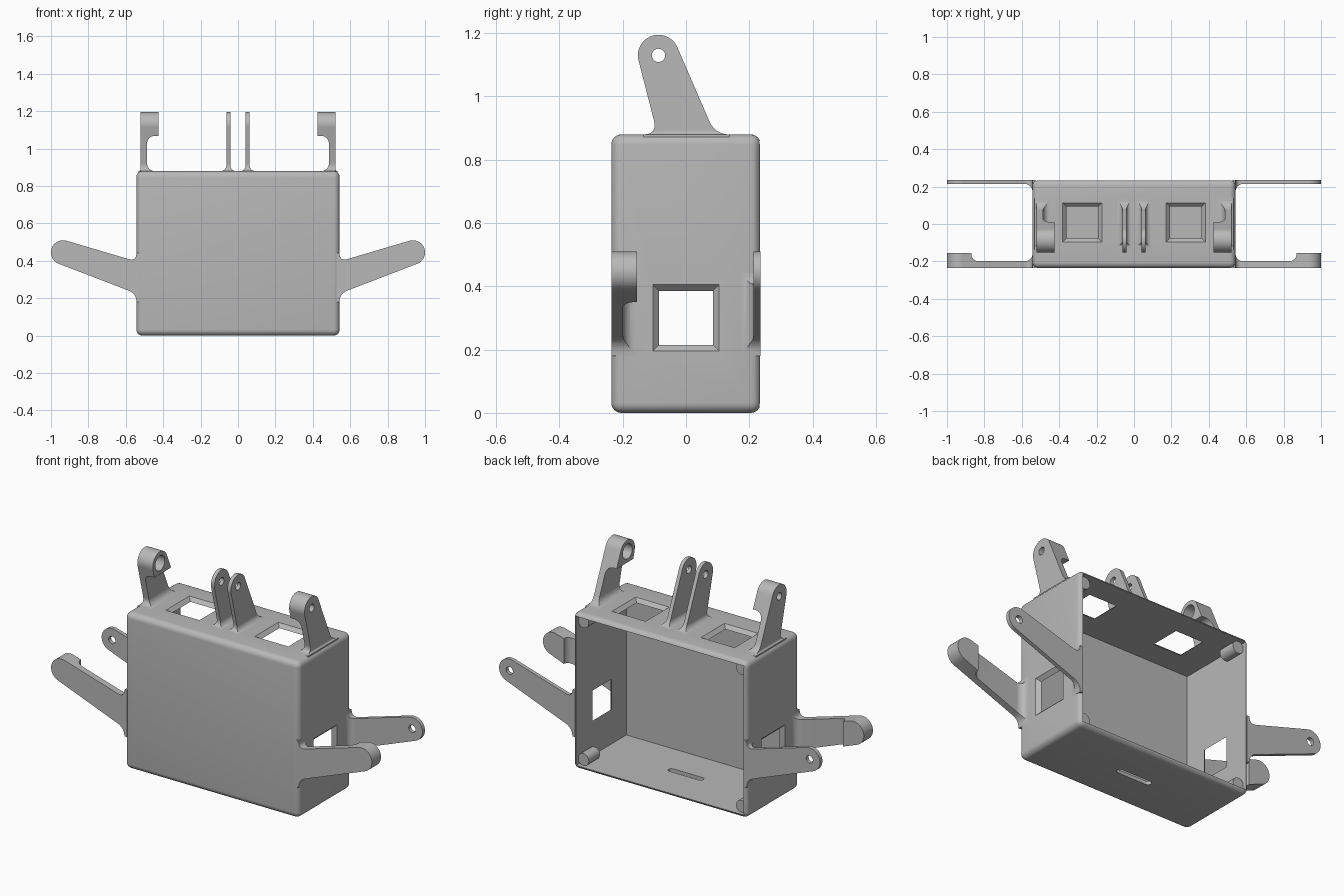
import bpy, bmesh, math
from mathutils import Vector, Matrix

if "Cube" in bpy.data.objects:
    bpy.data.objects.remove(bpy.data.objects["Cube"])

grey = bpy.data.materials.new("plain grey")
grey.use_nodes = True
grey.diffuse_color = (0.48, 0.48, 0.48, 1)
grey.node_tree.nodes["Principled BSDF"].inputs["Base Color"].default_value = grey.diffuse_color

HX, HY, H, WALL = 0.543, 0.236, 0.88, 0.02
parts = []


def make(name, bm):
    bmesh.ops.recalc_face_normals(bm, faces=bm.faces)
    mesh = bpy.data.meshes.new(name)
    bm.to_mesh(mesh)
    bm.free()
    ob = bpy.data.objects.new(name, mesh)
    bpy.context.collection.objects.link(ob)
    return ob


def block(name, lo, hi, bevel=0):
    bm = bmesh.new()
    bmesh.ops.create_cube(bm, size=1)
    lo, hi = Vector(lo), Vector(hi)
    for v in bm.verts:
        v.co = (lo + hi) / 2 + v.co * (hi - lo)
    if bevel:
        bmesh.ops.bevel(bm, geom=bm.edges[:], offset=bevel, segments=6,
                        profile=0.5, affect='EDGES')
    return make(name, bm)


def cone(name, base, axis, r1, r2, depth, seg=32):
    """Cone, cylinder or (seg=4) square frustum from base along axis."""
    bm = bmesh.new()
    bmesh.ops.create_cone(bm, cap_ends=True, segments=seg, radius1=r1, radius2=r2, depth=depth)
    axis = Vector(axis).normalized()
    turn = axis.to_track_quat('Z', 'Y').to_matrix().to_4x4()
    spin = Matrix.Rotation(math.pi / seg, 4, 'Z')
    bm.transform(Matrix.Translation(Vector(base) + axis * depth / 2) @ turn @ spin)
    return make(name, bm)


def prism(name, pts, a, b, c, lo, hi):
    """Extrude a profile lying in axes a, b along axis c."""
    bm = bmesh.new()
    rows = []
    for d in (lo, hi):
        row = []
        for p in pts:
            co = Vector()
            co[a], co[b], co[c] = p[0], p[1], d
            row.append(bm.verts.new(co))
        rows.append(row)
        bm.faces.new(row)
    n = len(pts)
    for i in range(n):
        j = (i + 1) % n
        bm.faces.new((rows[0][i], rows[0][j], rows[1][j], rows[1][i]))
    return make(name, bm)


def combine(ob, tool, op='DIFFERENCE'):
    tool.hide_render = True
    m = ob.modifiers.new("cut", 'BOOLEAN')
    m.operation, m.object, m.solver = op, tool, 'EXACT'
    with bpy.context.temp_override(object=ob, active_object=ob):
        bpy.ops.object.modifier_apply(modifier=m.name)
    bpy.data.objects.remove(tool)


def arc(c, r, a0, a1, n=8):
    return [(c[0] + r * math.cos(a0 + (a1 - a0) * i / n),
             c[1] + r * math.sin(a0 + (a1 - a0) * i / n)) for i in range(n + 1)]


def outline(tip, r, u0, lo, hi, f, sink):
    """Teardrop arm profile: round tip, tangent sides, filleted foot."""
    tip = Vector(tip)
    angles, feet = [], []
    for t, s in ((hi, -1), (lo, 1)):
        base = Vector((u0, t))
        d = base - tip
        a = math.atan2(d.y, d.x) % (2 * math.pi) + s * math.acos(r / d.length)
        angles.append(a)
        edge = tip + r * Vector((math.cos(a), math.sin(a)))
        start = base + (edge - base).normalized() * f
        end = Vector((u0, t - s * f))
        feet.append([start * k * k + 2 * k * (1 - k) * base + end * (1 - k) ** 2
                     for k in (i / 6 for i in range(7))])
    head = arc(tip, r, angles[0], angles[1] - 2 * math.pi, 28)
    under = [(u0 - sink, lo - f), (u0 - sink, hi + f)]
    return [tuple(p) for p in feet[0]] + head + [tuple(p) for p in reversed(feet[1])] + under


def section(u0, w0, sg, th, rf, outer, boss, sink):
    """Thickness profile: flared foot, thin web, optional thick boss."""
    q = math.pi / 2
    pts = [(u0 - sink, th + rf)] + arc((u0 + rf, th + rf), rf, 2 * q, 3 * q)
    top = th
    if boss:
        ub, top = boss
        pts += arc((ub - rf, th + rf), rf, 3 * q, 4 * q) + [(ub, top)]
    pts += [(2, top), (2, 0)]
    if outer:
        pts += arc((u0 + outer, -outer), outer, q, 2 * q)
    pts.append((u0 - sink, -outer))
    return [(u, w0 + sg * w) for u, w in pts]


def arm(name, axes, tip, u0, lo, hi, w0, sg, th, rf, outer=0, boss=None, sink=0.016):
    u, t, w = axes
    ob = prism(name, outline(tip, 0.065, u0, lo, hi, 0.045, sink), u, t, w, w0 - 0.2, w0 + 0.2)
    combine(ob, prism("web", section(u0, w0, sg, th, rf, outer, boss, sink), u, w, t, -1, 2),
            'INTERSECT')
    # pin hole, with a wide recess in the boss
    base, axis = Vector(), Vector()
    base[u], base[t], base[w] = tip[0], tip[1], w0 - sg * 0.05
    axis[w] = sg
    combine(ob, cone("pin", base, axis, 0.021, 0.021, 0.3))
    if boss:
        base[w] = w0 + sg * 0.04
        combine(ob, cone("recess", base, axis, 0.042, 0.042, 0.2))
    ob.name = "left_" + name
    # mirrored twin
    twin = ob.copy()
    twin.data = ob.data.copy()
    twin.name = "right_" + name
    twin.data.transform(Matrix.Scale(-1, 4, (1, 0, 0)))
    twin.data.flip_normals()
    bpy.context.collection.objects.link(twin)
    parts.extend((ob, twin))


# Hollow housing, open at the back
shell = block("housing", (-HX, -HY, 0), (HX, HY, H), 0.032)
combine(shell, block("cavity", (WALL - HX, WALL - HY, WALL), (HX - WALL, 1, H - WALL)))
parts.append(shell)

# Square windows with flared edges
SQ = math.sqrt(2)
for s in (-1, 1):
    for base, axis in (((s * (HX - 0.03), 0, 0.30), (s, 0, 0)),
                       ((s * 0.277, 0.008, H - 0.03), (0, 0, 1))):
        combine(shell, cone("window", base, axis, 0.075 * SQ, 0.115 * SQ, 0.04, 4))

# Rounded slot in the floor
slot = arc((0.09, 0), 0.018, -math.pi / 2, math.pi / 2) + \
    arc((-0.09, 0), 0.018, math.pi / 2, 3 * math.pi / 2)
combine(shell, prism("slot", slot, 0, 1, 2, -0.1, 0.1))

# Corner screw posts and the rim scoops around them
for s, side in ((1, "left"), (-1, "right")):
    for z, level in ((0.052, "lower"), (H - 0.052, "upper")):
        x = s * (HX - 0.05)
        combine(shell, cone("scoop", (x, 0.208, z), (0, 1, 0), 0.04, 0.065, 0.04))
        post = cone(f"{side}_{level}_screw_post", (x, 0.11, z), (0, 1, 0), 0.034, 0.034, 0.1)
        combine(post, cone("bore", (x, 0.13, z), (0, 1, 0), 0.016, 0.016, 0.2))
        parts.append(post)

# Side arms: axes x, z, y
side_shape = dict(axes=(0, 2, 1), tip=(0.935, 0.445), u0=HX, lo=0.225, hi=0.397)
arm("front_arm", w0=-HY, sg=1, th=0.037, rf=0.04, boss=(0.87, 0.081), **side_shape)
arm("back_arm", w0=HY, sg=-1, th=0.022, rf=0.04, **side_shape)

# Top lugs: axes z, y, x
top_shape = dict(axes=(2, 1, 0), tip=(1.13, -0.087), u0=H, lo=-0.09, hi=0.092)
arm("outer_lug", w0=0.521, sg=-1, th=0.035, rf=0.04, outer=0.01, boss=(1.068, 0.096), **top_shape)
arm("centre_lug", w0=0.062, sg=-1, th=0.021, rf=0.03, outer=0.03, **top_shape)

# Colour and shading
bpy.ops.object.select_all(action='DESELECT')
for ob in parts:
    ob.data.materials.clear()
    ob.data.materials.append(grey)
    for f in ob.data.polygons:
        f.material_index = 0
    ob.select_set(True)
bpy.context.view_layer.objects.active = shell
bpy.ops.object.shade_smooth_by_angle(angle=math.radians(30))
